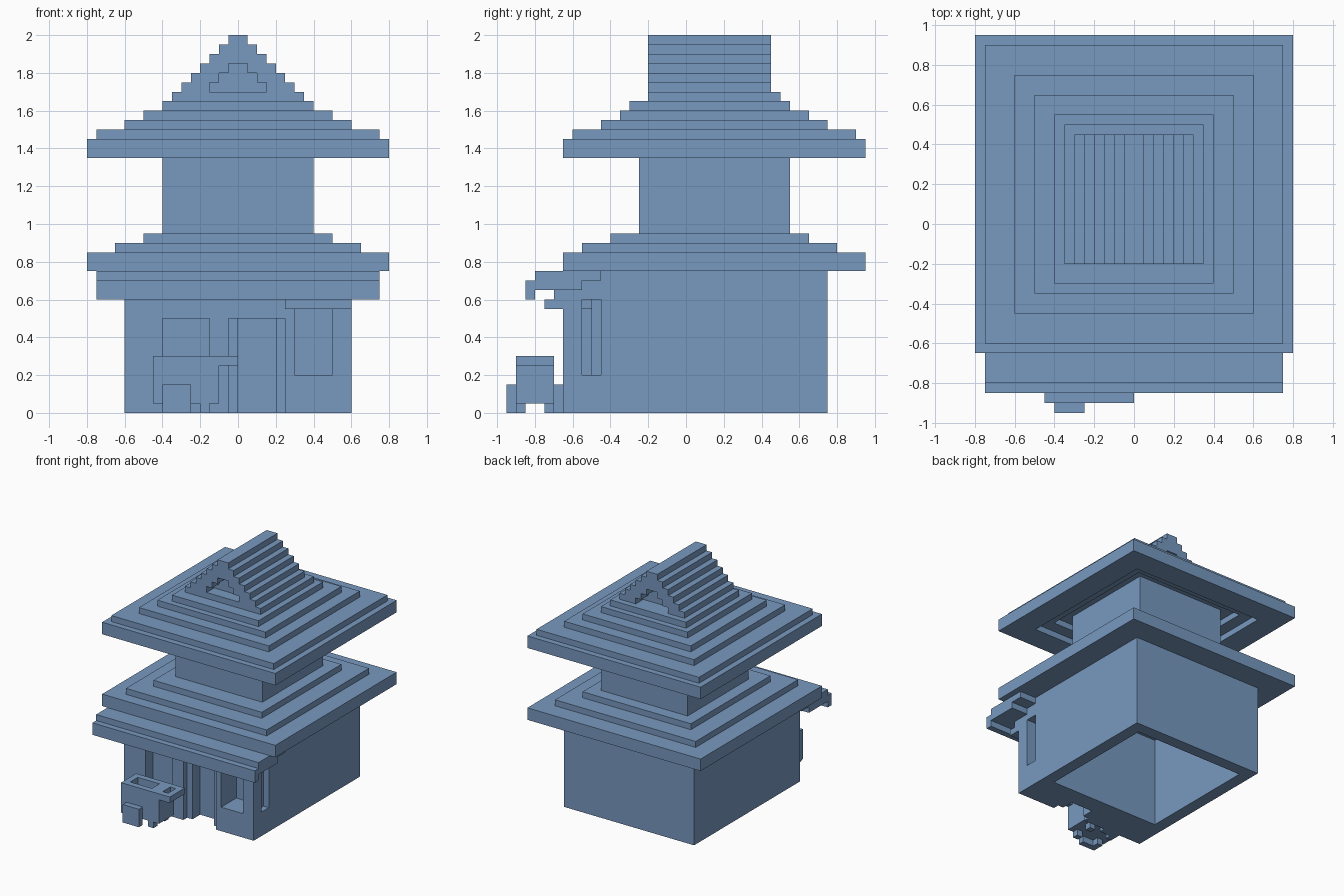
import bpy, bmesh

if "Cube" in bpy.data.objects:
    bpy.data.objects.remove(bpy.data.objects["Cube"], do_unlink=True)

# Single flat colour
blue = bpy.data.materials.new("soft_blue")
blue.use_nodes = True
COLOR = (0.187, 0.319, 0.521, 1)
blue.diffuse_color = COLOR
blue.node_tree.nodes["Principled BSDF"].inputs["Base Color"].default_value = COLOR


def finish(name, bm):
    bmesh.ops.recalc_face_normals(bm, faces=bm.faces)
    mesh = bpy.data.meshes.new(name)
    bm.to_mesh(mesh)
    bm.free()
    mesh.materials.append(blue)
    obj = bpy.data.objects.new(name, mesh)
    bpy.context.collection.objects.link(obj)
    return obj


def box(name, x0, x1, y0, y1, z0, z1):
    bm = bmesh.new()
    bmesh.ops.create_cube(bm, size=1)
    for v in bm.verts:
        v.co = (x1 if v.co.x > 0 else x0, y1 if v.co.y > 0 else y0, z1 if v.co.z > 0 else z0)
    return finish(name, bm)


def stepped_prism(name, half, z, steps, y0, y1):
    """Symmetric staircase triangle of 0.05 steps, extruded along y."""
    right = []
    for i in range(steps):
        w = half - 0.05 * i
        right += [(w, z + 0.05 * i), (w, z + 0.05 * (i + 1))]
    outline = right + [(-x, h) for x, h in reversed(right)]
    bm = bmesh.new()
    face = bm.faces.new([bm.verts.new((x, y0, h)) for x, h in outline])
    ext = bmesh.ops.extrude_face_region(bm, geom=[face])
    verts = [g for g in ext["geom"] if isinstance(g, bmesh.types.BMVert)]
    bmesh.ops.translate(bm, verts=verts, vec=(0, y1 - y0, 0))
    return finish(name, bm)


def cut(obj, cutters):
    """Subtract each cutter, bake the result and discard the cutter."""
    bpy.context.view_layer.objects.active = obj
    for c in cutters:
        c.hide_render = True
        mod = obj.modifiers.new("cut", "BOOLEAN")
        mod.operation = "DIFFERENCE"
        mod.solver = "EXACT"
        mod.object = c
        bpy.ops.object.modifier_apply(modifier=mod.name)
        bpy.data.objects.remove(c, do_unlink=True)


# Ground floor: hollow room behind a thick front with window and door niches
ground_floor = box("ground_floor", -0.6, 0.6, -0.65, 0.75, 0, 0.75)
cut(ground_floor, [
    box("room", -0.5, 0.5, -0.35, 0.65, -0.05, 0.74),
    box("door_niche", -0.05, 0.25, -0.7, -0.6, -0.05, 0.5),
    box("door_niche_deep", 0, 0.2, -0.62, -0.5, -0.05, 0.5),
    box("left_window", -0.4, -0.15, -0.7, -0.55, 0.2, 0.5),
    box("right_window", 0.3, 0.5, -0.7, -0.45, 0.2, 0.55),
    box("side_window", 0.45, 0.65, -0.55, -0.5, 0.2, 0.6),
    box("side_window_step", 0.55, 0.65, -0.51, -0.45, 0.2, 0.6),
])

# Awning along the front, stepped in section
for name, y0, y1, z0, z1 in (("awning_top", -0.8, -0.45, 0.7, 0.75),
                             ("awning_middle", -0.85, -0.55, 0.65, 0.7),
                             ("awning_lip", -0.85, -0.8, 0.6, 0.65)):
    box(name, -0.75, 0.75, y0, y1, z0, z1)
box("window_hood", 0.25, 0.6, -0.75, -0.65, 0.55, 0.6)
box("window_hood_bracket", 0.25, 0.6, -0.7, -0.65, 0.6, 0.65)

# Lower roof tiers: half width, front, back, bottom, top
for i, (w, y0, y1, z0, z1) in enumerate(((0.8, -0.65, 0.95, 0.75, 0.85),
                                         (0.65, -0.55, 0.8, 0.85, 0.9),
                                         (0.5, -0.4, 0.65, 0.9, 0.95))):
    box(f"lower_roof_tier_{i + 1}", -w, w, y0, y1, z0, z1)

# Upper storey
box("upper_storey", -0.4, 0.4, -0.25, 0.55, 0.95, 1.45)

# Upper roof: eave hollowed in two steps underneath, then solid tiers
upper_eave = box("upper_eave", -0.8, 0.8, -0.65, 0.95, 1.35, 1.45)
cut(upper_eave, [
    box("eave_hollow_low", -0.6, 0.6, -0.45, 0.75, 1.3, 1.4),
    box("eave_hollow_high", -0.5, 0.5, -0.35, 0.65, 1.38, 1.5),
])
for i, (w, y0, y1) in enumerate(((0.75, -0.6, 0.9), (0.6, -0.45, 0.75), (0.5, -0.35, 0.65),
                                 (0.4, -0.3, 0.55), (0.35, -0.2, 0.5))):
    box(f"upper_roof_tier_{i + 1}", -w, w, y0, y1, 1.45 + 0.05 * i, 1.5 + 0.05 * i)

# Stepped gable with a recess at each end
gable = stepped_prism("gable", 0.3, 1.7, 6, -0.2, 0.45)
cut(gable, [
    stepped_prism("front_recess", 0.15, 1.7, 3, -0.25, -0.1),
    stepped_prism("back_recess", 0.15, 1.7, 3, 0.35, 0.5),
])

# Stall in front of the left window: top with two openings over a trough
stall_top = box("stall_top", -0.45, 0, -0.9, -0.7, 0.25, 0.3)
cut(stall_top, [box("top_opening", -0.4, -0.2, -0.85, -0.75, 0.2, 0.35),
                box("small_opening", -0.1, -0.05, -0.85, -0.75, 0.2, 0.35)])
stall_body = box("stall_body", -0.45, -0.1, -0.9, -0.7, 0.05, 0.25)
cut(stall_body, [box("trough", -0.4, -0.2, -0.85, -0.75, 0.2, 0.3)])
for side, x in (("right", -0.4), ("left", -0.2)):
    for end, y0, y1 in (("front", -0.9, -0.85), ("back", -0.75, -0.7)):
        box(f"stall_{end}_{side}_leg", x, x + 0.05, y0, y1, 0, 0.05)
for end, y in (("front", -0.95), ("back", -0.7)):
    box(f"stall_{end}_wheel", -0.4, -0.25, y, y + 0.05, 0, 0.15)
